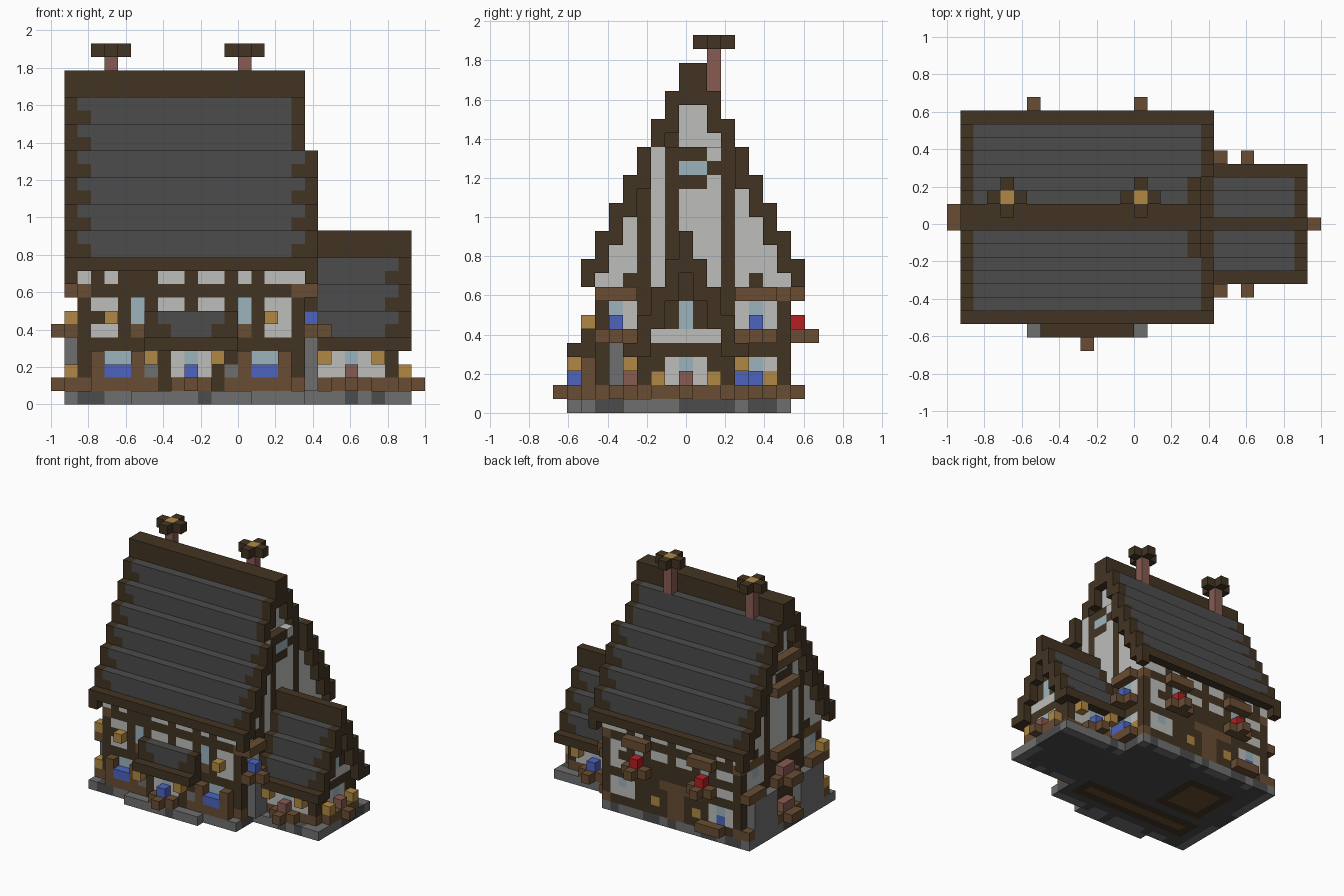
import bpy, bmesh, random
from mathutils import Vector

random.seed(4)
U = 1 / 14  # block size

old = bpy.data.objects.get("Cube")
if old:
    bpy.data.objects.remove(old, do_unlink=True)

PALETTE = {
    "D": ("dark_timber", "423422"), "R": ("slate_grey", "4c4c4c"),
    "S": ("stone_grey", "6f6f6f"), "W": ("plaster_white", "bdbdbb"),
    "B": ("warm_wood", "684d33"), "T": ("lantern_tan", "b08743"),
    "U": ("flower_blue", "4c64bd"), "E": ("flower_red", "b41f22"),
    "P": ("clay_pink", "875b51"), "G": ("window_glass", "9cb4be"),
}
KEYS = list(PALETTE)


def linear(c):
    return c / 12.92 if c <= 0.04045 else ((c + 0.055) / 1.055) ** 2.4


def make_material(name, code):
    rgb = [linear(v / 255) for v in bytes.fromhex(code)] + [1]
    m = bpy.data.materials.new(name)
    m.use_nodes = True
    m.diffuse_color = rgb
    bsdf = m.node_tree.nodes["Principled BSDF"]
    bsdf.inputs["Base Color"].default_value = rgb
    bsdf.inputs["Roughness"].default_value = 0.9
    return m


MATS = [make_material(*PALETTE[k]) for k in KEYS]
cells = {}  # block position -> (part, colour)


def put(part, col, i, j, k):
    """Fill a box of blocks; each axis is an index or an inclusive pair."""
    span = [(a, a) if isinstance(a, int) else a for a in (i, j, k)]
    for x in range(span[0][0], span[0][1] + 1):
        for y in range(span[1][0], span[1][1] + 1):
            for z in range(span[2][0], span[2][1] + 1):
                cells[x, y, z] = (part, col)


def facade(part, rows, start, plane, along_x):
    """Wall one block thick; rows run from the top down to level 1."""
    for r, row in enumerate(rows):
        for n, c in enumerate(row):
            if c != " ":
                a, z = start + n, len(rows) - r
                put(part, c, *((a, plane) if along_x else (plane, a)), z)


# Stone footing, with a darker floor and timber cellar patches
for area in [((1, 18), (2, 16)), ((6, 14), (1, 1)), ((19, 26), (5, 13))]:
    for x in range(area[0][0], area[0][1] + 1):
        for y in range(area[1][0], area[1][1] + 1):
            edge = x in (1, 26) or y in (1, 2, 16) or (x > 18 and y in (5, 13))
            stone = edge and random.random() < 0.7
            put("stone_footing", "S" if stone else "R", x, y, 0)
for x, y in [((4, 9), (8, 13)), ((3, 17), (4, 6))]:
    put("stone_footing", "D", x, y, 0)
    put("stone_footing", "B", (x[0] + 1, x[1] - 1), (y[0] + 1, y[1] - 1), 0)

# Main roof in stepped courses with timber rims
for s in range(8):
    right = 18 if s < 3 else 19
    low = 23 - 2 * s
    for x in range(1, right + 1):
        rim = x in (1, right)
        for z in (low - 1, low, low + 1):
            if s == 7 and (z < low or (z == low and not rim)):
                continue
            inset = z <= low and (x == 2 or (x == right - 1 and s > 2))
            col = "D" if rim or inset or s in (0, 7) else "R"
            for y in (9 - s, 10 + s):
                put("main_roof", col, x, y, z)

# Wing roof
for s in range(5):
    low = 11 - 2 * s
    for x in range(19, 27):
        for z in (low - 1, low, low + 1):
            if s == 4 and z <= low:
                continue
            dark = x in (19, 26) or (x == 25 and z <= low) or s in (0, 4)
            for y in (9 - s, 9 + s):
                if x > 19 or (x, y, z) not in cells:
                    put("wing_roof", "D" if dark else "R", x, y, z)

# Long walls
FRONT = ["DDWDDDWWDWWDWDWWD", "D" * 17, "DWWDGDWWDWWDGDWWD", "DDDDGDDDDDDDGDDWD",
         "DWWDBDDDDDDDBDWWD", "D" * 17, "DBGGBDDDDDDDBGGBD", "DBDDBSDDDDDSBDDBS",
         "SBBBBBBBBBBBBBBBS"]
BACK = FRONT[:5] + ["DDDDDBBBBBDDDDDDD", "DWGWDDDBBDDDDWGWD", "DWUWDTDBBDTDDWWWD",
                    "DDBBBDDBBDDDDDDDD"]
facade("front_wall", FRONT, 2, 3, True)
facade("back_wall", BACK, 2, 16, True)

# End walls with gables
END = ["BBBDDDDDDDBBBB", "DGWDDDDDDDWGWD", "DWWDDDDDDDWWWD", "D" * 14, "D" * 14,
       "DWSWDDDDDDWGWD", "DWSWDDDDDDWWTD", "BBBBBBBBBBBBBB"]
for part, plane, top_plane in [("left_end", 18, 17), ("right_end", 2, 2)]:
    facade(part, END, 3, plane, False)
    for z in range(9, 23):
        reach = (24 - z) // 2
        for y in range(9 - reach + 1, 10 + reach):
            col = "D" if y in (6, 8, 12) and z < 20 else "W"
            if z in (16, 18) and y in (9, 10) or (z == 17 and y == 11):
                col = "D"
            elif z == 17 and y in (9, 10):
                col = "G"
            elif z == 9 and y in (5, 14):
                col = "D"
            put(part + "_gable", col, plane if z < 19 else top_plane, y, z)

# Wing walls
WING = ["DDDDDDD", "SWWGWWD", "WWWWWWD", "DBBBBBD"]
for name, y in [("wing_front_wall", 6), ("wing_back_wall", 12)]:
    facade(name, WING, 19, y, True)
facade("wing_end_wall", ["   D   ", "   D   ", "  DDD  ", "  DGD  ", " DDGDD ", " WWWWW ",
                         "DDDDDDD", "DDWGWDD", "DDWWWDD", "BBBBBBB"], 6, 25, False)

# Front bay with its lean-to roof
facade("front_bay", ["DDDDDDD", "DDWGWDD", "SDWWWDS", "BDBBBDB"], 7, 2, True)
put("bay_roof", "D", (7, 13), 1, 4)
put("bay_roof", "D", (7, 13), 2, (5, 6))
put("bay_roof", "R", (9, 11), 2, 5)
put("bay_roof", "R", (8, 12), 2, 6)
put("bay_planter", "B", (9, 11), 1, 1)
put("bay_planter", "B", 10, 0, 1)
put("bay_flowers", "U", 10, 1, 2)
for x in (7, 12):
    put("bay_lantern", "T", x, 1, 3)

# Front planters, posts and lanterns
for a in (3, 14):
    put("front_planter", "B", (a, a + 3), 2, 1)
    for x in (a, a + 3):
        put("front_post", "B", x, 2, (2, 3))
    put("front_flowers", "U", (4, 5) if a == 3 else (15, 16), 2, 2)
for x in (4, 16):
    put("upper_lantern", "T", x, 2, 6)

# Back window boxes
for x in (6, 14):
    put("back_window_box", "B", (x - 1, x + 1), 17, 5)
    put("back_window_box", "B", x, 18, 5)
    put("back_flowers", "E", x, 17, 6)
    put("back_lintel", "B", (x - 1, x + 1), 17, 8)
put("back_planter", "B", (4, 6), 17, 1)

# Window boxes beside the wing
for y in (4, 14):
    put("side_window_box", "B", 19, (y - 1, y + 1), 5)
    put("side_window_box", "B", 20, y, 5)
    put("side_flowers", "U", 19, y, 6)
    put("side_lintel", "B", 19, (y - 1, y + 1), 8)
put("side_stonework", "S", 19, (4, 5), (1, 4))
put("side_planter", "B", 19, (13, 15), 1)
put("side_flowers", "U", 19, (13, 14), 2)

# Wing planters and lanterns, front, back and end
for y, out, col in [(5, 4, "P"), (13, 14, "U")]:
    put("wing_planter", "B", (21, 23), y, 1)
    put("wing_planter", "B", 22, out, 1)
    put("wing_flowers", col, 22, y, 2)
    for x in (20, 24):
        put("wing_lantern", "T", x, y, 3)
put("wing_end_planter", "B", 26, (7, 11), 1)
put("wing_end_planter", "B", 27, 9, 1)
put("wing_end_flowers", "P", 26, 9, 2)
for y in (7, 11):
    put("wing_end_lantern", "T", 26, y, 2)

# Far end: stone piers, window boxes and beams
put("end_planter", "B", 1, (3, 16), 1)
for y in ((4, 7), (12, 15)):
    put("end_stone_pier", "S", 1, y, (1, 4))
for z in (1, 5):
    put("end_window_box", "B", 1, (8, 11), z)
    put("end_window_box", "B", 0, (9, 10), z)
    put("end_flowers", "P", 1, (9, 10), z + 1)
put("end_beam", "B", 1, (3, 5), 5)
put("end_beam", "B", 1, (14, 16), 5)
for z in (8, 15, 18):
    put("end_beam", "B", 1, (8, 11), z)
for z in (2, 6):
    put("end_lantern", "T", 1, 3, z)

# Chimneys with cross-shaped caps
for x in (4, 14):
    put("chimney", "P", x, 11, (23, 25))
    put("chimney_cap", "D", (x - 1, x + 1), 11, 26)
    put("chimney_cap", "D", x, (10, 12), 26)
    put("chimney_cap", "T", x, 11, 26)

# Turn every part into a mesh of its exposed block faces
AXES = [Vector(v) for v in ((1, 0, 0), (0, 1, 0), (0, 0, 1))]
parts = {}
for pos, (part, col) in cells.items():
    parts.setdefault(part, []).append((pos, col))
for part, blocks in parts.items():
    bm = bmesh.new()
    for pos, col in blocks:
        for a in range(3):
            for sign in (-1, 1):
                n = AXES[a] * sign
                if tuple(int(p + d) for p, d in zip(pos, n)) in cells:
                    continue
                p, q = AXES[(a + 1) % 3] / 2, AXES[(a + 2) % 3] / 2 * sign
                mid = Vector(pos) + Vector((0.5, 0.5, 0.5)) + n / 2 - Vector((14, 9.5, 0))
                corners = (mid - p - q, mid + p - q, mid + p + q, mid - p + q)
                face = bm.faces.new([bm.verts.new(c * U) for c in corners])
                face.material_index = KEYS.index(col)
    bmesh.ops.remove_doubles(bm, verts=bm.verts, dist=U / 100)
    mesh = bpy.data.meshes.new(part)
    bm.to_mesh(mesh)
    bm.free()
    for m in MATS:
        mesh.materials.append(m)
    bpy.context.scene.collection.objects.link(bpy.data.objects.new(part, mesh))
